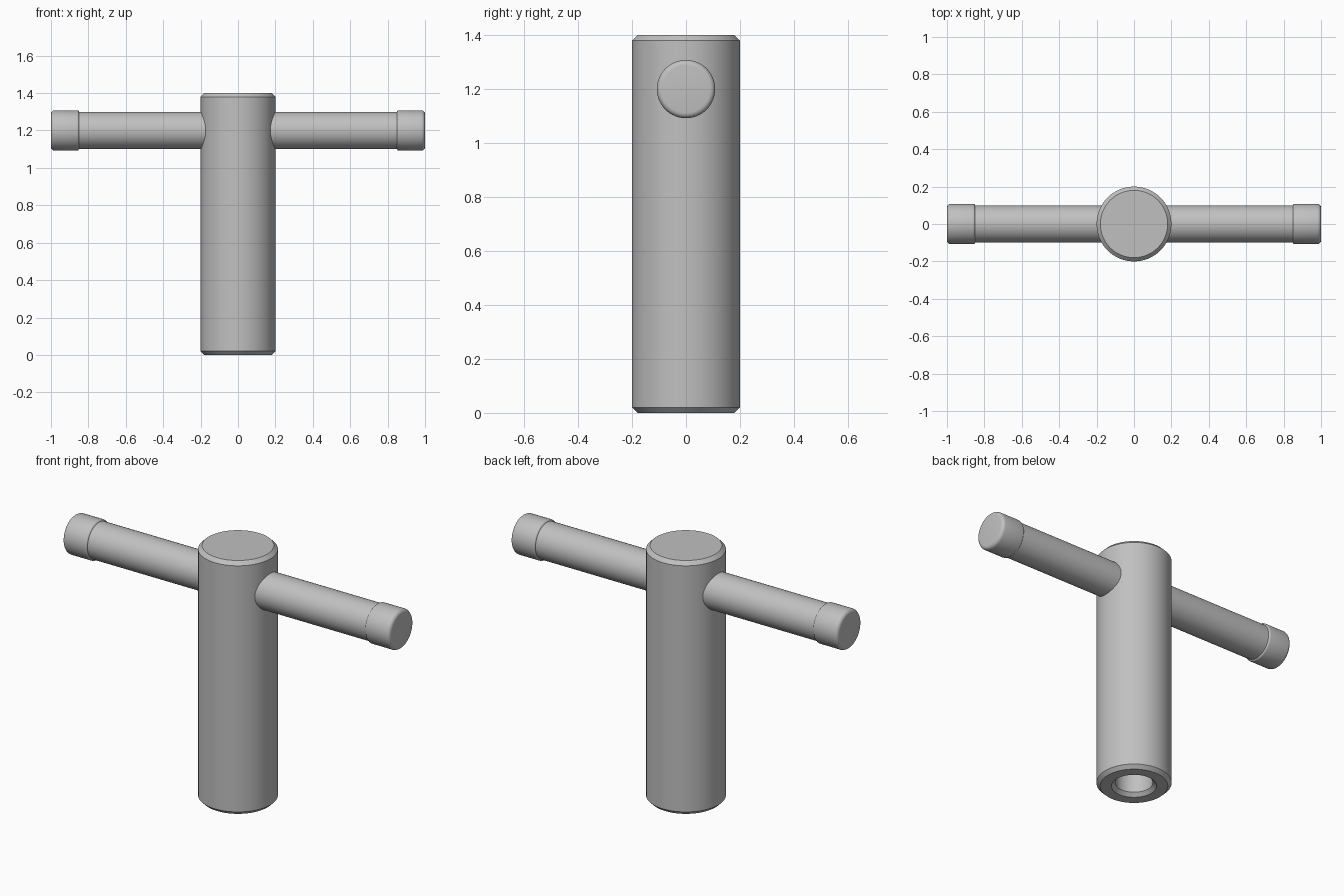
import bpy, bmesh, math
from mathutils import Matrix

if "Cube" in bpy.data.objects:
    bpy.data.objects.remove(bpy.data.objects["Cube"])

steel = bpy.data.materials.new("steel_grey")
steel.diffuse_color = (0.53, 0.53, 0.53, 1)
steel.use_nodes = True
steel.node_tree.nodes["Principled BSDF"].inputs["Base Color"].default_value = steel.diffuse_color


def lathe(name, profile, matrix, steps=64):
    """Revolve (radius, height) points about z, then place with matrix."""
    bm = bmesh.new()
    verts = [bm.verts.new((r, 0, h)) for r, h in profile]
    edges = [bm.edges.new(pair) for pair in zip(verts, verts[1:])]
    bmesh.ops.spin(bm, geom=verts + edges, cent=(0, 0, 0), axis=(0, 0, 1),
                   angle=2 * math.pi, steps=steps, use_duplicate=False)
    bmesh.ops.remove_doubles(bm, verts=bm.verts, dist=1e-5)
    bmesh.ops.recalc_face_normals(bm, faces=bm.faces)
    bm.transform(matrix)
    mesh = bpy.data.meshes.new(name)
    bm.to_mesh(mesh)
    bm.free()
    mesh.materials.append(steel)
    obj = bpy.data.objects.new(name, mesh)
    bpy.context.collection.objects.link(obj)
    bpy.ops.object.select_all(action='DESELECT')
    obj.select_set(True)
    bpy.context.view_layer.objects.active = obj
    bpy.ops.object.shade_smooth_by_angle(angle=math.radians(30))
    return obj


def fillet(r, h, size, start, end, n=5):
    """Quarter-round points about centre (r, h)."""
    return [(r + size * math.cos(a), h + size * math.sin(a))
            for a in (math.radians(start + (end - start) * i / n) for i in range(n + 1))]


# Upright body with chamfered ends and a countersunk blind hole underneath
lathe("body", [(0, 0.6), (0.1, 0.6), (0.1, 0.02), (0.12, 0), (0.18, 0), (0.2, 0.02),
               (0.2, 1.38), (0.18, 1.4), (0, 1.4)], Matrix())

# Cross bar and its rounded end caps
for side, sign in (("right", 1), ("left", -1)):
    place = Matrix.Translation((0, 0, 1.2)) @ Matrix.Rotation(sign * math.pi / 2, 4, 'Y')
    lathe(side + "_bar", [(0.1, 0.15), (0.1, 0.86)], place)
    cap = ([(0, 0.85), (0.098, 0.85)] + fillet(0.098, 0.86, 0.01, -90, 0)
           + fillet(0.088, 0.98, 0.02, 0, 90) + [(0, 1.0)])
    lathe(side + "_cap", cap, place)
